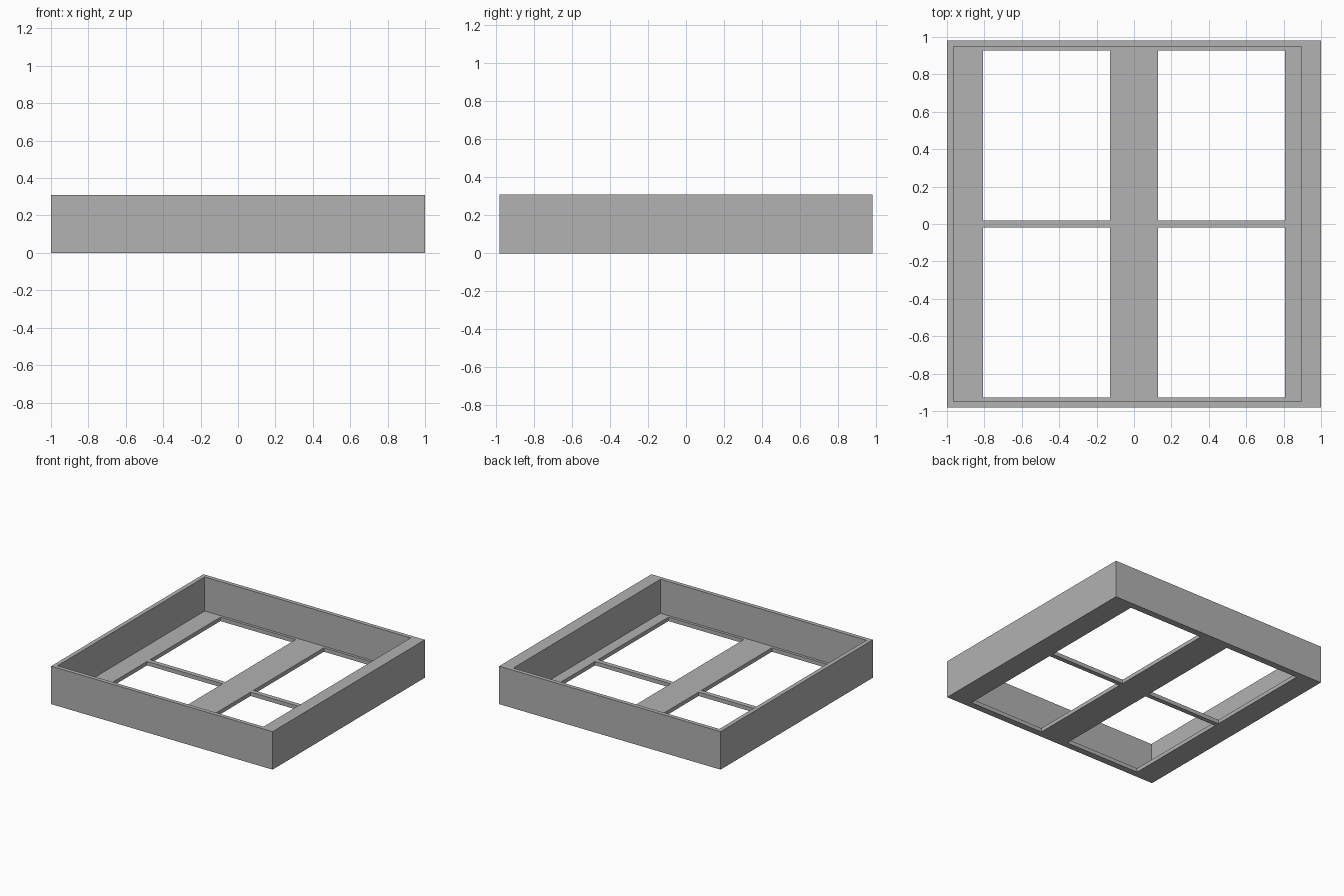
import bpy
import bmesh

if "Cube" in bpy.data.objects:
    bpy.data.objects.remove(bpy.data.objects["Cube"])

HEIGHT, FLOOR = 0.31, 0.032

# Grid lines: outer edge, wall inside, window edges, wall inside, outer edge
XS = [-1, -0.965, -0.808, -0.127, 0.127, 0.808, 0.895, 1]
YS = [-0.982, -0.949, -0.927, -0.019, 0.019, 0.927, 0.949, 0.982]
NX, NY = len(XS) - 1, len(YS) - 1
WINDOW_COLUMNS, WINDOW_ROWS = (2, 4), (2, 4)


def cell_height(i, j):
    """Height of one grid cell: wall, floor, or nothing."""
    if not (0 <= i < NX and 0 <= j < NY):
        return 0
    if i in (0, NX - 1) or j in (0, NY - 1):
        return HEIGHT
    if i in WINDOW_COLUMNS and j in WINDOW_ROWS:
        return 0
    return FLOOR


grey = bpy.data.materials.new("plain grey")
grey.use_nodes = True
grey.diffuse_color = (0.445, 0.445, 0.445, 1)
grey.node_tree.nodes["Principled BSDF"].inputs["Base Color"].default_value = grey.diffuse_color

bm = bmesh.new()


def face(*points):
    bm.faces.new([bm.verts.new(p) for p in points])


def riser(a, b, low, high):
    """Upright face between two grid points."""
    face((*a, low), (*b, low), (*b, high), (*a, high))


# Tops and undersides of the walls, floor boards and cross bars
for i in range(NX):
    for j in range(NY):
        h = cell_height(i, j)
        if h:
            corners = [(XS[i], YS[j]), (XS[i + 1], YS[j]),
                       (XS[i + 1], YS[j + 1]), (XS[i], YS[j + 1])]
            face(*[(x, y, h) for x, y in corners])
            face(*[(x, y, 0) for x, y in reversed(corners)])

# Upright sides wherever the height changes
for i in range(NX + 1):
    for j in range(NY + 1):
        here = cell_height(i, j)
        left, below = cell_height(i - 1, j), cell_height(i, j - 1)
        if j < NY and here != left:
            riser((XS[i], YS[j]), (XS[i], YS[j + 1]), *sorted((here, left)))
        if i < NX and here != below:
            riser((XS[i], YS[j]), (XS[i + 1], YS[j]), *sorted((here, below)))

bmesh.ops.remove_doubles(bm, verts=bm.verts[:], dist=0.0001)
bmesh.ops.recalc_face_normals(bm, faces=bm.faces[:])
mesh = bpy.data.meshes.new("windowed_tray")
bm.to_mesh(mesh)
bm.free()
mesh.materials.append(grey)
tray = bpy.data.objects.new("windowed_tray", mesh)
bpy.context.collection.objects.link(tray)
